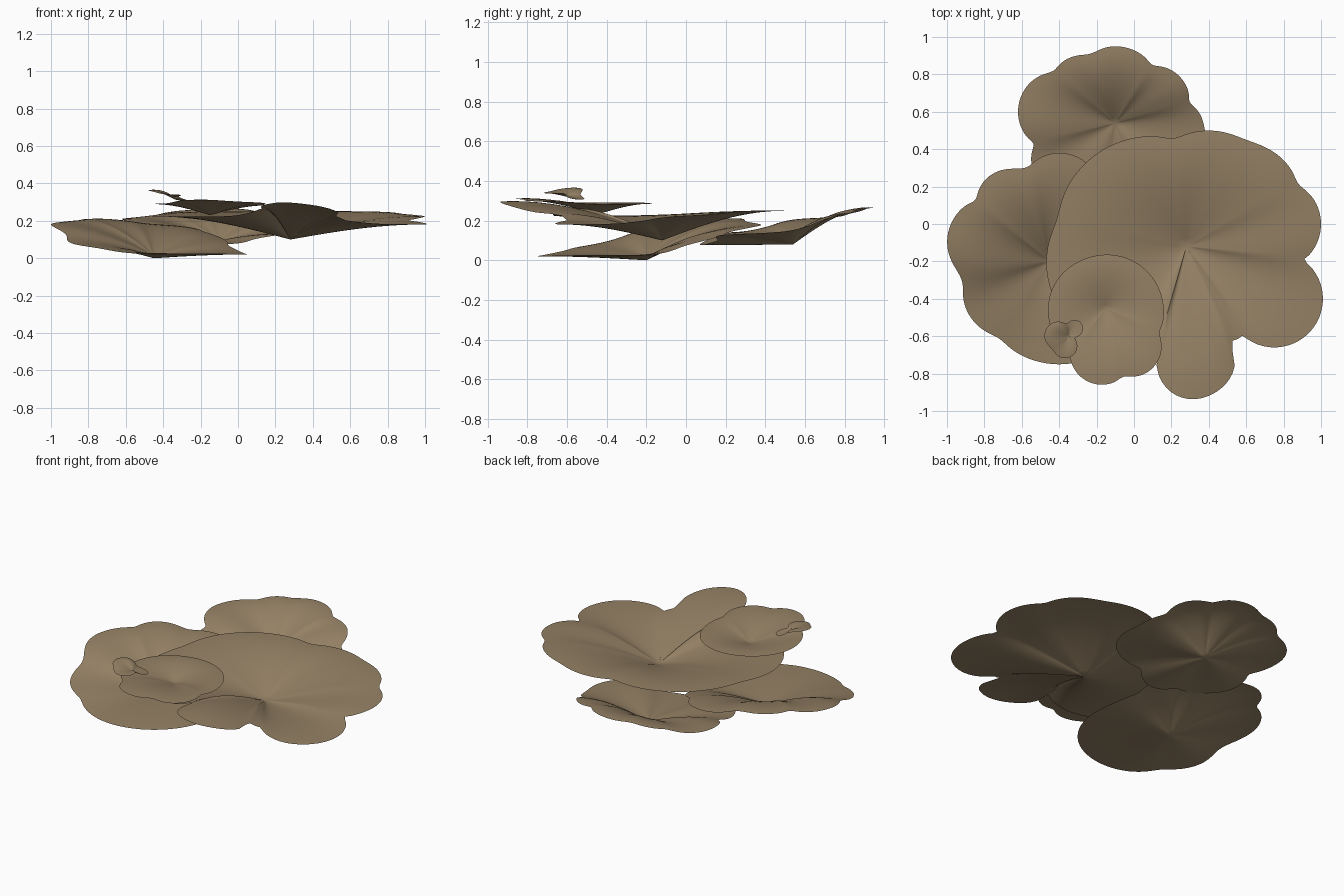
import bpy
import bmesh
import math
from mathutils import Vector

RINGS = 14
SEGMENTS = 180

cube = bpy.data.objects.get("Cube")
if cube:
    bpy.data.objects.remove(cube, do_unlink=True)

# One woody brown for every cap
brown = bpy.data.materials.new("woody brown")
brown.use_nodes = True
brown.diffuse_color = (0.3, 0.22, 0.13, 1)
brown.node_tree.nodes["Principled BSDF"].inputs["Base Color"].default_value = brown.diffuse_color


def blend(values, reaches, sharpness):
    """Average that favours the lobe reaching farthest out."""
    farthest = max(reaches)
    weights = [math.exp(sharpness * (reach - farthest)) for reach in reaches]
    return sum(v * w for v, w in zip(values, weights)) / sum(weights)


def rim_point(apex, lobes, angle):
    """Point on the scalloped outline of the round lobes, seen from the apex."""
    direction = Vector((math.cos(angle), math.sin(angle)))
    reaches = []
    for x, y, radius, height in lobes:
        offset = Vector((x, y)) - apex.xy
        along = offset.dot(direction)
        inside = radius ** 2 - offset.length_squared + along ** 2
        reaches.append(along + math.copysign(math.sqrt(abs(inside)), inside))
    reach = blend(reaches, reaches, 60)
    height = blend([lobe[-1] for lobe in lobes], reaches, 20)
    flat = apex.xy + direction * reach
    return Vector((flat.x, flat.y, height))


def soften_heights(rim, passes):
    """Even out the rise and fall of the rim so the dish has no sharp creases."""
    for _ in range(passes):
        heights = [point.z for point in rim]
        for i, point in enumerate(rim):
            point.z = (heights[i - 1] + heights[i] + heights[(i + 1) % SEGMENTS]) / 3


def make_cap(name, apex, lobes, thickness):
    """Thin shallow dish rising from a low apex to a wavy rim, closed underneath."""
    apex = Vector(apex)
    rim = [rim_point(apex, lobes, math.tau * i / SEGMENTS) for i in range(SEGMENTS)]
    soften_heights(rim, 25)
    bm = bmesh.new()

    def add_ring(radius, lift):
        rise = math.sin(radius * math.pi / 2)
        ring = []
        for point in rim:
            position = apex.lerp(point, radius)
            position.z = apex.z + (point.z - apex.z) * rise + lift * (1 - radius ** 2)
            ring.append(bm.verts.new(position))
        return ring

    def add_face(corners, flip):
        bm.faces.new(corners[::-1] if flip else corners)

    # Upper and lower skins share the rim
    edge = add_ring(1, 0)
    for lift, flip in ((thickness, False), (0, True)):
        rings = [add_ring(k / RINGS, lift) for k in range(1, RINGS)] + [edge]
        centre = bm.verts.new(apex + Vector((0, 0, lift)))
        for i in range(SEGMENTS):
            j = (i + 1) % SEGMENTS
            add_face([centre, rings[0][i], rings[0][j]], flip)
            for inner, outer in zip(rings, rings[1:]):
                add_face([inner[i], outer[i], outer[j], inner[j]], flip)

    mesh = bpy.data.meshes.new(name)
    bm.to_mesh(mesh)
    bm.free()
    mesh.materials.append(brown)
    cap = bpy.data.objects.new(name, mesh)
    bpy.context.collection.objects.link(cap)
    bpy.ops.object.select_all(action="DESELECT")
    cap.select_set(True)
    bpy.context.view_layer.objects.active = cap
    bpy.ops.object.shade_smooth_by_angle(angle=math.radians(50))


# Each lobe is: centre x, centre y, radius, rim height

# Largest cap, with a tongue-shaped lobe at its front
make_cap("large_cap", (0.28, -0.12, 0.1), [
    (0.1, -0.05, 0.52, 0.25),
    (0, -0.2, 0.47, 0.22),
    (0.4, 0.05, 0.45, 0.25),
    (0.55, 0.1, 0.35, 0.25),
    (0.75, 0, 0.25, 0.22),
    (0.75, -0.4, 0.26, 0.18),
    (0.4, -0.3, 0.35, 0.19),
    (0.32, -0.74, 0.2, 0.32),
    (0.37, -0.74, 0.17, 0.24),
], 0.016)

# Lowest cap, off to the side and tilted upward at its outer end
make_cap("side_cap", (-0.45, -0.2, 0), [
    (-0.4, -0.3, 0.45, 0.02),
    (-0.65, -0.35, 0.27, 0.08),
    (-0.7, -0.2, 0.25, 0.14),
    (-0.75, -0.1, 0.25, 0.2),
    (-0.65, 0.1, 0.2, 0.22),
    (-0.55, 0.1, 0.21, 0.2),
    (-0.4, 0.15, 0.23, 0.18),
    (-0.3, 0, 0.25, 0.12),
], 0.016)

# Cap tucked in behind, tilted up to its back rim
make_cap("back_cap", (-0.1, 0.54, 0.08), [
    (-0.1, 0.7, 0.25, 0.27),
    (0.1, 0.65, 0.2, 0.23),
    (0.2, 0.5, 0.18, 0.15),
    (0.15, 0.4, 0.25, 0.13),
    (-0.1, 0.3, 0.23, 0.07),
    (-0.3, 0.35, 0.25, 0.14),
    (-0.4, 0.6, 0.22, 0.21),
    (-0.25, 0.68, 0.23, 0.25),
], 0.014)

# Small cap resting on top at the front
make_cap("small_cap", (-0.15, -0.45, 0.23), [
    (-0.15, -0.47, 0.31, 0.28),
    (-0.2, -0.45, 0.26, 0.3),
    (-0.17, -0.68, 0.18, 0.32),
    (-0.02, -0.65, 0.17, 0.3),
], 0.014)

# Little upturned lobe, rising out of the small cap
make_cap("ear_lobe", (-0.35, -0.6, 0.32), [
    (-0.4, -0.6, 0.08, 0.38),
    (-0.37, -0.65, 0.07, 0.33),
    (-0.32, -0.56, 0.05, 0.28),
], 0.008)
